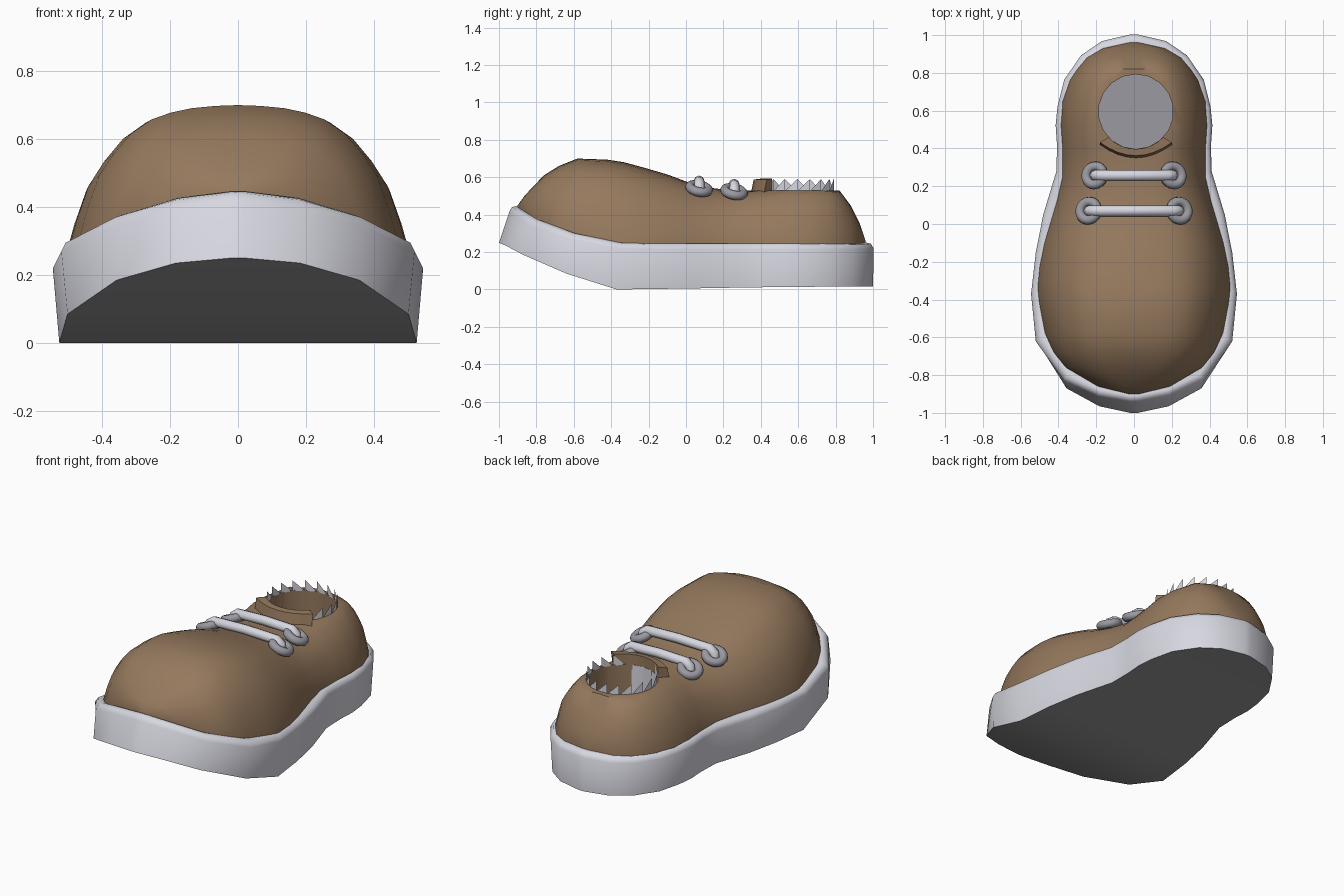
import bpy, bmesh, math
from mathutils import Matrix, Vector

if "Cube" in bpy.data.objects:
    bpy.data.objects.remove(bpy.data.objects["Cube"])


def material(name, rgb):
    m = bpy.data.materials.new(name)
    m.diffuse_color = (*rgb, 1)
    m.use_nodes = True
    m.node_tree.nodes["Principled BSDF"].inputs["Base Color"].default_value = m.diffuse_color
    return m


BROWN = material("brown leather", (0.30, 0.19, 0.11))
WHITE = material("pale rubber", (0.68, 0.68, 0.75))
TREAD = material("grey tread", (0.32, 0.32, 0.32))
GREY = material("grey metal", (0.32, 0.32, 0.355))


def smooth(ob, angle):
    bpy.ops.object.select_all(action='DESELECT')
    ob.select_set(True)
    bpy.context.view_layer.objects.active = ob
    bpy.ops.object.shade_smooth_by_angle(angle=math.radians(angle))


def finish(name, bm, mats, angle=40):
    bmesh.ops.recalc_face_normals(bm, faces=bm.faces)
    me = bpy.data.meshes.new(name)
    bm.to_mesh(me)
    bm.free()
    for m in mats:
        me.materials.append(m)
    ob = bpy.data.objects.new(name, me)
    bpy.context.collection.objects.link(ob)
    smooth(ob, angle)
    return ob


def bake(ob):
    """Replace an object with a plain mesh of its evaluated shape."""
    bpy.context.view_layer.update()
    dg = bpy.context.evaluated_depsgraph_get()
    me = bpy.data.meshes.new_from_object(ob.evaluated_get(dg))
    name = ob.name
    bpy.data.objects.remove(ob)
    new = bpy.data.objects.new(name, me)
    bpy.context.collection.objects.link(new)
    return new


def loft(sections):
    """Skin closed cross-sections of equal point count; cap ends in strips."""
    bm = bmesh.new()
    rings = [[bm.verts.new(p) for p in s] for s in sections]
    n = len(rings[0])
    for a, b in zip(rings, rings[1:]):
        for i in range(n):
            j = (i + 1) % n
            bm.faces.new((a[i], a[j], b[j], b[i]))
    for r in (rings[0], rings[-1]):
        for i in range((n - 1) // 2):
            bm.faces.new(dict.fromkeys((r[i], r[i + 1], r[n - 2 - i], r[n - 1 - i])))
    return bm


# sole: stations of y, half width, bottom z, top z
SOLE = [(-1, .02, .25, .44), (-.965, .19, .235, .42), (-.87, .37, .185, .37),
        (-.64, .52, .085, .295), (-.37, .545, 0, .245), (-.15, .52, .003, .24),
        (.05, .48, .006, .24), (.28, .41, .01, .24), (.42, .408, .012, .24),
        (.52, .415, .013, .24), (.62, .405, .014, .24), (.76, .37, .015, .24),
        (.89, .28, .015, .24), (.965, .17, .015, .24), (1, .02, .015, .245)]
secs = []
for y, w, zb, zt in SOLE:
    ys = y + zb * 0.22          # the wall leans back where the toe lifts
    half = [(w * .965, y, zb), (w, ys, zt - .025),
            (w * .975, ys * .985, zt), (w * .93, ys * .96, zt + .006)]
    secs.append(half + [(-x, a, b) for x, a, b in reversed(half)])
sole = finish("sole", loft(secs), [WHITE, TREAD], 65)
for p in sole.data.polygons:
    if p.normal.z < -.5:
        p.material_index = 1

# upper: stations of y, half width, base z, crown z
UPPER = [(-.90, .03, .43, .45), (-.86, .19, .42, .505), (-.76, .36, .37, .61),
         (-.68, .425, .33, .66), (-.58, .47, .30, .70), (-.42, .505, .25, .694),
         (-.33, .512, .24, .68), (-.22, .50, .24, .65), (-.1, .475, .24, .615),
         (.02, .44, .24, .57), (.12, .41, .24, .545), (.25, .38, .24, .528),
         (.40, .38, .24, .55), (.52, .388, .24, .57), (.65, .378, .24, .57),
         (.76, .34, .24, .56), (.82, .30, .24, .53), (.88, .25, .24, .45),
         (.93, .165, .24, .35), (.96, .03, .24, .26)]
# cross-section as fractions of half width and height
ARCH = [(1, -.001), (.94, .25), (.87, .48), (.78, .64), (.67, .79), (.54, .895),
        (.42, .945), (.29, .977), (.14, .994)]
secs = []
for y, w, zb, zt in UPPER:
    top = .53 if y > .3 else 1        # flat rim round the opening
    half = [(w, y, zb - .07)] + [(w * fx, y, min(top, zb + (zt - zb) * fz)) for fx, fz in ARCH]
    secs.append(half + [(0, y, min(top, zt))] + [(-x, a, b) for x, a, b in reversed(half)])
upper = finish("upper", loft(secs), [BROWN, WHITE, GREY], 45)

# foot opening, cut out with a hidden cylinder
HX, HY, HR = .01, .595, .198
bm = bmesh.new()
bmesh.ops.create_cone(bm, cap_ends=True, segments=18, radius1=HR, radius2=HR,
                      depth=.5, matrix=Matrix.Translation((HX, HY, .53)))
cutter = finish("opening_cutter", bm, [BROWN])
cutter.hide_render = True
mod = upper.modifiers.new("opening", 'BOOLEAN')
mod.operation = 'DIFFERENCE'
mod.solver = 'EXACT'
mod.object = cutter
upper = bake(upper)
bpy.data.objects.remove(cutter)
for p in upper.data.polygons:
    c = p.center
    inside = math.hypot(c.x - HX, c.y - HY) < HR + .003
    if inside and c.z < .52:
        if p.normal.z > .9:
            p.material_index = 2          # insole
        elif c.x < .1 and c.y < HY:
            p.material_index = 1          # pale lining
smooth(upper, 45)


def rim(a, z, r=HR):
    return Vector((HX + r * math.cos(a), HY + r * math.sin(a), z))


# toothed lining edge round the collar
bm = bmesh.new()
for i in range(18):
    a, b = (2 * math.pi * k / 18 for k in (i, i + 1))
    if rim((a + b) / 2, 0).y > .44:
        bm.faces.new([bm.verts.new(p) for p in (rim(a, .525), rim(b, .525), rim(b, .59))])
finish("collar_teeth", bm, [WHITE], 10)

# tongue: raised crescent in front of the opening
secs = []
for i in range(9):
    t = i / 4 - 1
    p = rim(-math.pi / 2 + t * .82, 0)
    q = Vector((HX + .19 * t, .35 + .07 * t * t, 0))
    secs.append([(p.x, p.y, .50), (p.x, p.y, .592), (q.x, q.y + .012, .588), (q.x, q.y - .01, .48)])
finish("tongue", loft(secs), [BROWN], 60)

# laces and eyelets, one row per pass
for row, (y, x, z) in enumerate([(.07, .24, .54), (.257, .208, .523)], 1):
    for side, sx in (("left", -1), ("right", 1)):
        bpy.ops.mesh.primitive_torus_add(
            location=(sx * x, y, z), rotation=(-.2, sx * .4, 0), major_radius=.05,
            minor_radius=.025, major_segments=20, minor_segments=10)
        ob = bpy.context.object
        ob.name = f"eyelet_{side}_{row}"
        ob.data.materials.append(GREY)
        smooth(ob, 60)
    cu = bpy.data.curves.new("lace", 'CURVE')
    cu.dimensions = '3D'
    cu.bevel_depth = .029
    cu.bevel_resolution = 2
    cu.use_fill_caps = True
    path = [(-1, -.03), (-.98, .015), (-.85, .035), (0, .04), (.85, .035), (.98, .015), (1, -.03)]
    sp = cu.splines.new('POLY')
    sp.points.add(len(path) - 1)
    for pt, (fx, dz) in zip(sp.points, path):
        pt.co = (fx * x, y, z + dz, 1)
    ob = bpy.data.objects.new(f"lace_{row}", cu)
    bpy.context.collection.objects.link(ob)
    cu.materials.append(WHITE)
    smooth(bake(ob), 60)
